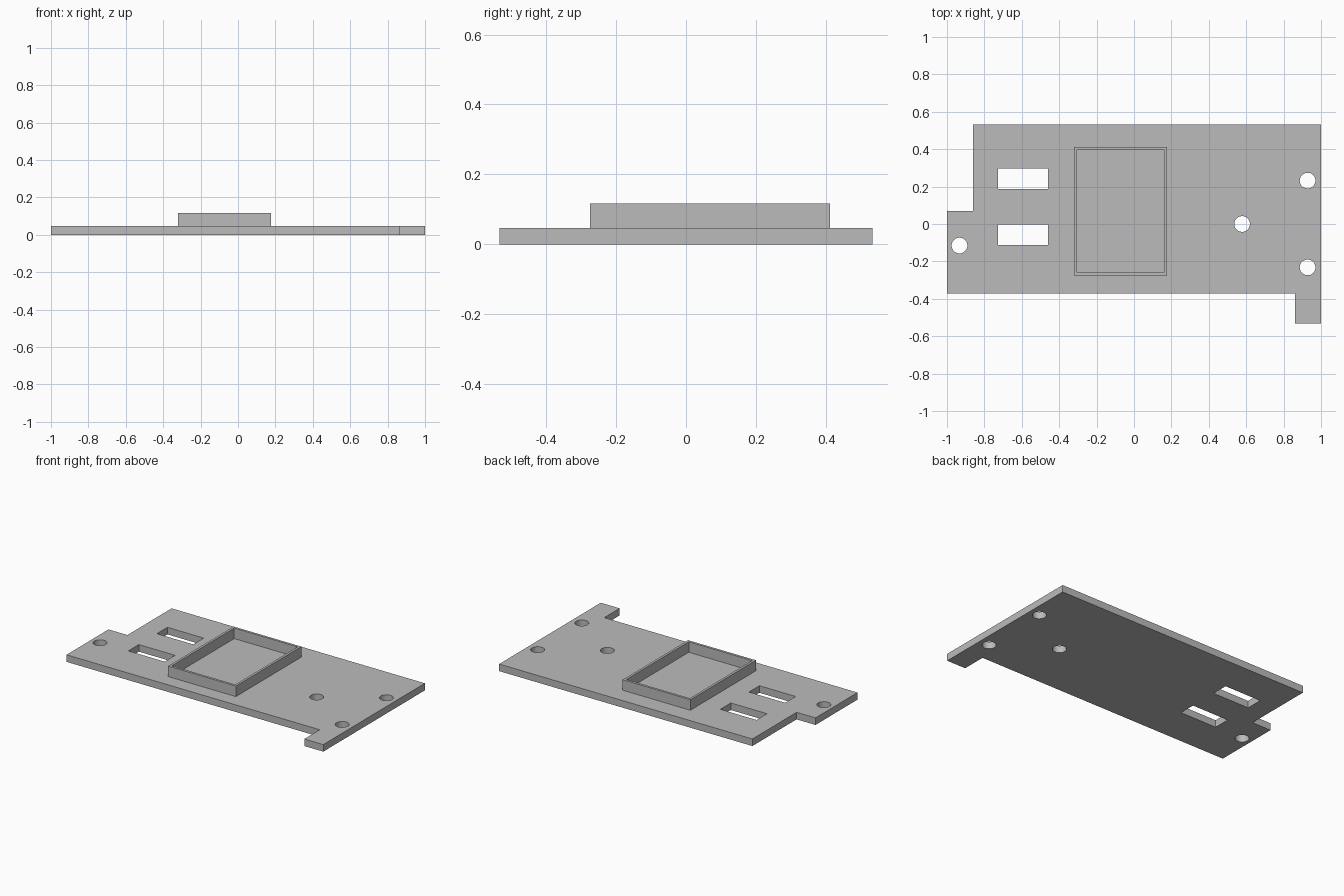
import bpy
import bmesh
from math import cos, sin, tau, radians

if "Cube" in bpy.data.objects:
    bpy.data.objects.remove(bpy.data.objects["Cube"], do_unlink=True)

PLATE_TOP = 0.047
FRAME_TOP = 0.117

grey = bpy.data.materials.new("plain grey")
grey.use_nodes = True
grey.diffuse_color = (0.5, 0.5, 0.5, 1)
grey.node_tree.nodes["Principled BSDF"].inputs["Base Color"].default_value = (0.5, 0.5, 0.5, 1)


def rectangle(x0, x1, y0, y1):
    return [(x0, y0), (x1, y0), (x1, y1), (x0, y1)]


def circle(x, y, r, sides=40):
    return [(x + r * cos(tau * i / sides), y + r * sin(tau * i / sides)) for i in range(sides)]


def extruded(name, loops, z0, z1):
    """Solid from one outline followed by any number of hole outlines."""
    bm = bmesh.new()
    edges = []
    for loop in loops:
        verts = [bm.verts.new((x, y, z0)) for x, y in loop]
        edges += [bm.edges.new((v, verts[i - 1])) for i, v in enumerate(verts)]
    bmesh.ops.triangle_fill(bm, use_beauty=True, edges=edges, normal=(0, 0, 1))
    result = bmesh.ops.extrude_face_region(bm, geom=bm.faces[:], use_keep_orig=True)
    top = [g for g in result["geom"] if isinstance(g, bmesh.types.BMVert)]
    bmesh.ops.translate(bm, verts=top, vec=(0, 0, z1 - z0))
    bmesh.ops.recalc_face_normals(bm, faces=bm.faces[:])
    mesh = bpy.data.meshes.new(name)
    bm.to_mesh(mesh)
    bm.free()
    mesh.materials.append(grey)
    mesh.shade_smooth()
    mesh.set_sharp_from_angle(angle=radians(30))
    obj = bpy.data.objects.new(name, mesh)
    bpy.context.collection.objects.link(obj)
    return obj


# Base plate: notched outline, two slots, four round holes
outline = [(-1, -0.372), (0.861, -0.372), (0.861, -0.533), (1, -0.533),
           (1, 0.533), (-0.861, 0.533), (-0.861, 0.069), (-1, 0.069)]
slots = [rectangle(-0.727, -0.46, y, y + 0.11) for y in (-0.113, 0.187)]
holes = [circle(x, y, 0.042) for x, y in
         ((-0.933, -0.115), (0.578, 0), (0.928, 0.232), (0.928, -0.232))]
extruded("base_plate", [outline] + slots + holes, 0, PLATE_TOP)

# Raised rectangular frame
extruded("raised_frame",
         [rectangle(-0.321, 0.177, -0.275, 0.412), rectangle(-0.305, 0.161, -0.259, 0.396)],
         PLATE_TOP, FRAME_TOP)
